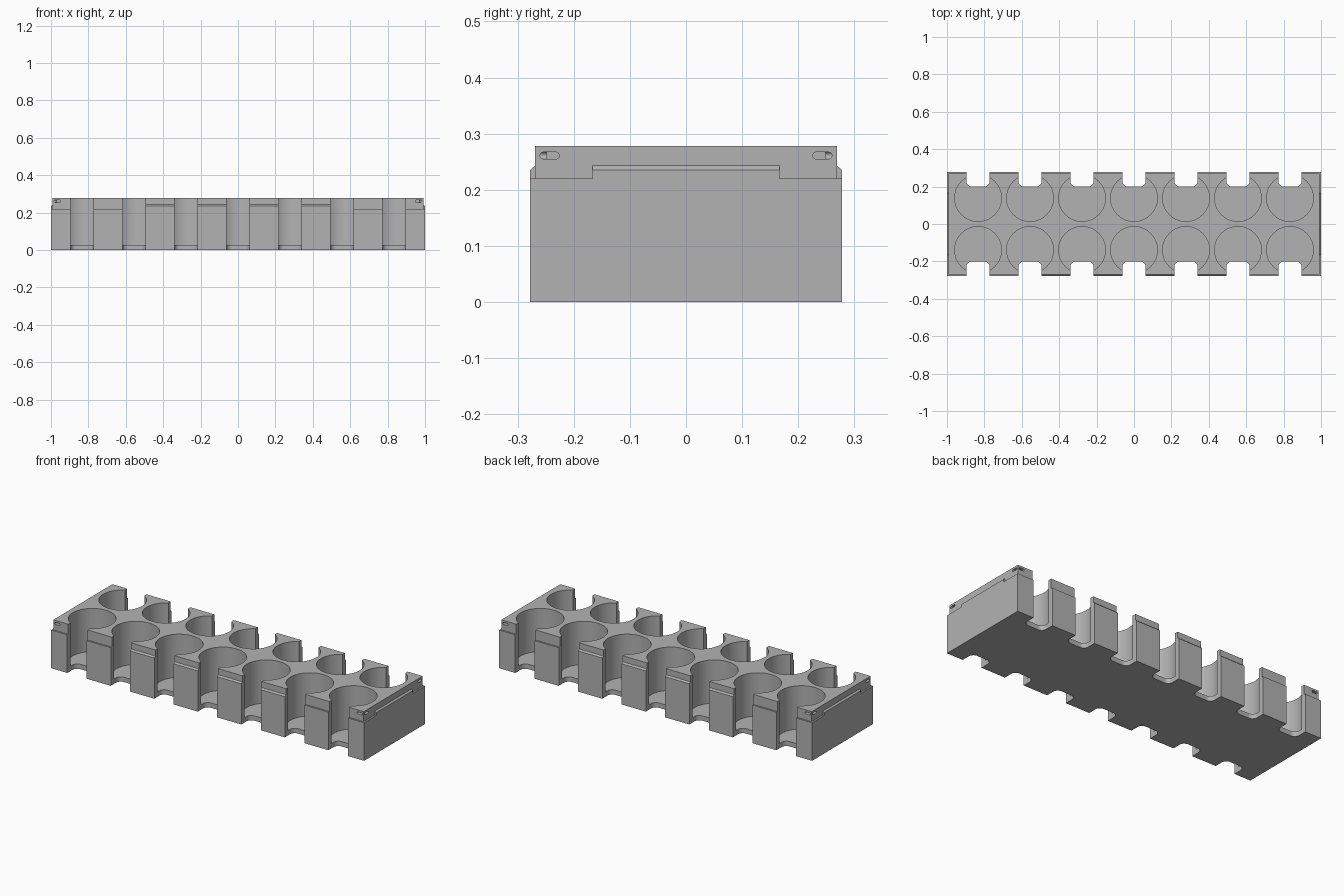
import bpy, bmesh, math
from mathutils import Matrix, Vector

if "Cube" in bpy.data.objects:
    bpy.data.objects.remove(bpy.data.objects["Cube"], do_unlink=True)

HALF_X, HALF_Y = 1.0, 0.278
HEIGHT, LEDGE, INSET = 0.278, 0.22, 0.009
FLOOR, PITCH, ROW = 0.028, 0.278, 0.139
CUP_R, NOTCH_W, NOTCH_Y, NOTCH_R = 0.125, 0.124, 0.2, 0.03
COLUMNS = [(i - 3) * PITCH for i in range(7)]
SIDES = (-1, 1)


def finish(name, bm):
    bmesh.ops.recalc_face_normals(bm, faces=bm.faces)
    mesh = bpy.data.meshes.new(name)
    bm.to_mesh(mesh)
    bm.free()
    obj = bpy.data.objects.new(name, mesh)
    bpy.context.scene.collection.objects.link(obj)
    return obj


def prism(bm, points, offset):
    """Extrude a closed outline along the offset vector."""
    face = bm.faces.new([bm.verts.new(p) for p in points])
    new = bmesh.ops.extrude_face_region(bm, geom=[face])["geom"]
    verts = [v for v in new if isinstance(v, bmesh.types.BMVert)]
    bmesh.ops.translate(bm, verts=verts, vec=Vector(offset))


def block(name, hx, hy, z0, z1):
    bm = bmesh.new()
    prism(bm, [(-hx, -hy, z0), (hx, -hy, z0), (hx, hy, z0), (-hx, hy, z0)], (0, 0, z1 - z0))
    return finish(name, bm)


def rounded(w, h, r, steps=8):
    """Rounded rectangle outline centred on the origin."""
    pts = []
    for k, (sx, sy) in enumerate([(1, 1), (-1, 1), (-1, -1), (1, -1)]):
        for i in range(steps + 1):
            a = math.radians(90) * (k + i / steps)
            pts.append((sx * (w / 2 - r) + r * math.cos(a), sy * (h / 2 - r) + r * math.sin(a)))
    return pts


def combine(target, tool, operation):
    tool.hide_render = True
    mod = target.modifiers.new(operation, 'BOOLEAN')
    mod.operation, mod.solver, mod.object = operation, 'EXACT', tool
    bpy.context.view_layer.objects.active = target
    bpy.ops.object.modifier_apply(modifier=mod.name)
    bpy.data.objects.remove(tool, do_unlink=True)


# Body with a stepped-in upper rim
rack = block("cup_rack", HALF_X, HALF_Y, 0, LEDGE)
combine(rack, block("upper_rim", HALF_X - INSET, HALF_Y - INSET, LEDGE / 2, HEIGHT), 'UNION')

# Raised chamfered clips on the long sides and on the ends
def clip_outline(half):
    inner = half - INSET
    return [(-half, LEDGE), (half, LEDGE), (half, 0.235), (inner, 0.243), (-inner, 0.243), (-half, 0.235)]

bm = bmesh.new()
prism(bm, [(-0.5, y, z) for y, z in clip_outline(HALF_Y)], (1.0, 0, 0))
combine(rack, finish("side_clips", bm), 'UNION')
bm = bmesh.new()
prism(bm, [(x, -0.167, z) for x, z in clip_outline(HALF_X)], (0, 0.334, 0))
combine(rack, finish("end_clips", bm), 'UNION')

# Round cup wells
bm = bmesh.new()
for x in COLUMNS:
    for s in SIDES:
        bmesh.ops.create_cone(bm, cap_ends=True, segments=64, radius1=CUP_R, radius2=CUP_R, depth=0.4,
                              matrix=Matrix.Translation((x, s * ROW, FLOOR + 0.2)))
combine(rack, finish("cup_wells", bm), 'DIFFERENCE')

# Finger notches through the outer walls
bm = bmesh.new()
length = 0.2
for x in COLUMNS:
    for s in SIDES:
        cy = s * (NOTCH_Y + length / 2)
        prism(bm, [(x + u, cy + v, -0.1) for u, v in rounded(NOTCH_W, length, NOTCH_R)], (0, 0, 0.6))
combine(rack, finish("finger_notches", bm), 'DIFFERENCE')

# Small lashing slots near each corner
bm = bmesh.new()
outline = rounded(0.034, 0.012, 0.0058, 6)
depth = 0.02
for sx in SIDES:
    for sy in SIDES:
        face_x, face_y = sx * (HALF_X - INSET - depth), sy * (HALF_Y - INSET - depth)
        prism(bm, [(face_x, sy * 0.243 + u, 0.261 + v) for u, v in outline], (sx * 0.05, 0, 0))
combine(rack, finish("end_slots", bm), 'DIFFERENCE')
bm = bmesh.new()
for sx in SIDES:
    for sy in SIDES:
        face_y = sy * (HALF_Y - INSET - depth)
        prism(bm, [(sx * 0.966 + u, face_y, 0.261 + v) for u, v in outline], (0, sy * 0.05, 0))
combine(rack, finish("side_slots", bm), 'DIFFERENCE')

# Merge flat areas
bm = bmesh.new()
bm.from_mesh(rack.data)
bmesh.ops.remove_doubles(bm, verts=bm.verts, dist=0.00001)
bmesh.ops.dissolve_limit(bm, angle_limit=math.radians(0.5), verts=bm.verts, edges=bm.edges)
bm.to_mesh(rack.data)
bm.free()

# Plain grey plastic
grey = bpy.data.materials.new("plain_grey")
grey.use_nodes = True
color = (0.45, 0.45, 0.45, 1)
grey.diffuse_color = color
grey.node_tree.nodes["Principled BSDF"].inputs["Base Color"].default_value = color
rack.data.materials.clear()
rack.data.materials.append(grey)

bpy.ops.object.select_all(action='DESELECT')
rack.select_set(True)
bpy.context.view_layer.objects.active = rack
bpy.ops.object.shade_smooth_by_angle(angle=math.radians(30))
